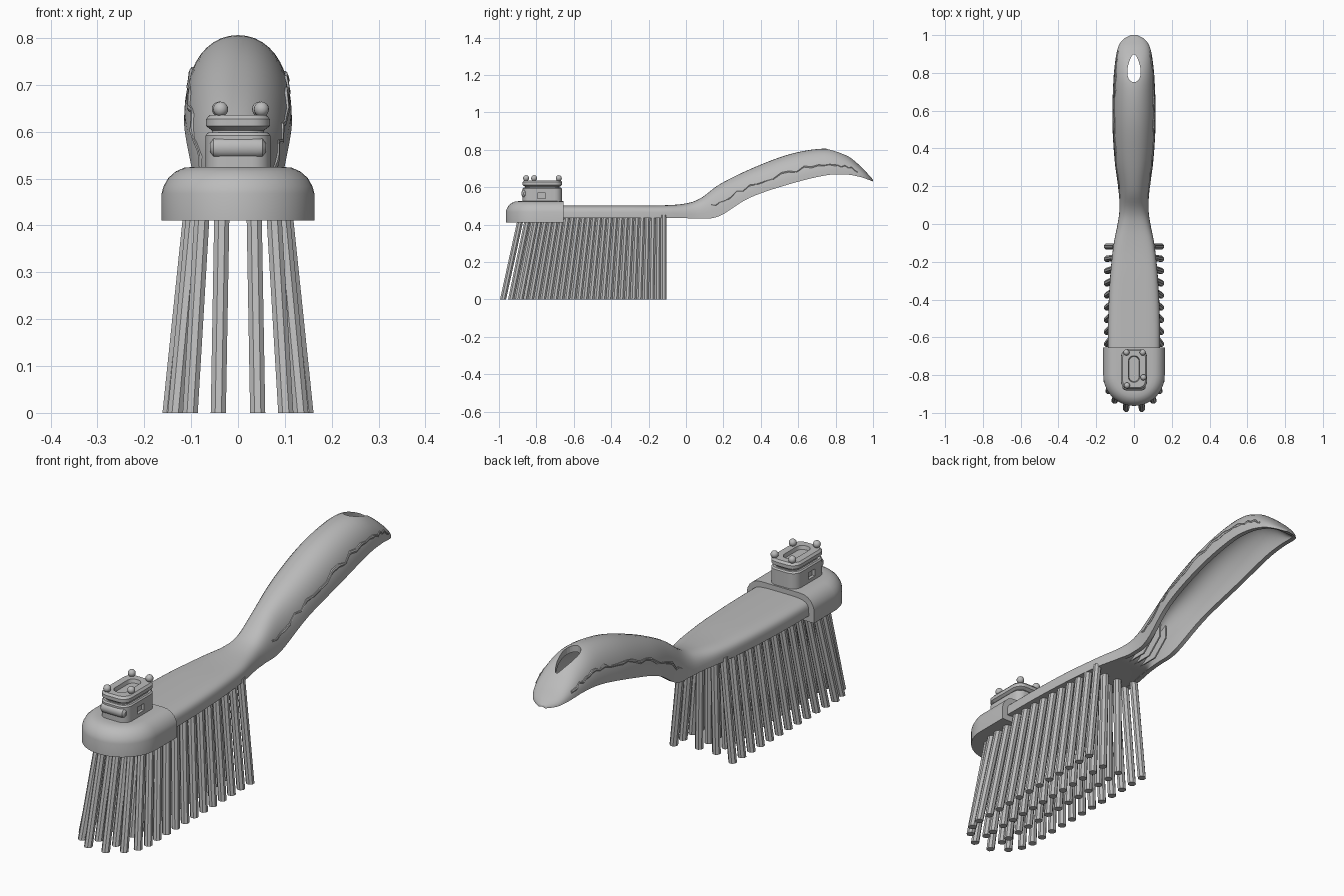
import bpy, bmesh, math, random
from mathutils import Vector

random.seed(4)
cube = bpy.data.objects.get("Cube")
if cube:
    bpy.data.objects.remove(cube, do_unlink=True)

grey = bpy.data.materials.new("plain grey")
grey.use_nodes = True
grey.diffuse_color = (0.5, 0.5, 0.5, 1)
grey.node_tree.nodes["Principled BSDF"].inputs["Base Color"].default_value = (0.5, 0.5, 0.5, 1)


def finish(name, bm, smooth=35):
    bmesh.ops.recalc_face_normals(bm, faces=bm.faces)
    mesh = bpy.data.meshes.new(name)
    bm.to_mesh(mesh)
    bm.free()
    mesh.materials.append(grey)
    ob = bpy.data.objects.new(name, mesh)
    bpy.context.collection.objects.link(ob)
    if smooth:
        bpy.ops.object.select_all(action='DESELECT')
        ob.select_set(True)
        bpy.context.view_layer.objects.active = ob
        bpy.ops.object.shade_smooth_by_angle(angle=math.radians(smooth))
    return ob


def skin(bm, rings):
    """Join equal closed rings of points and close both ends."""
    loops = [[bm.verts.new(p) for p in ring] for ring in rings]
    n = len(loops[0])
    for a, b in zip(loops, loops[1:]):
        for i in range(n):
            j = (i + 1) % n
            bm.faces.new((a[i], a[j], b[j], b[i]))
    bm.faces.new(loops[0])
    bm.faces.new(loops[-1])


def stack(name, rings, smooth=35):
    bm = bmesh.new()
    skin(bm, rings)
    return finish(name, bm, smooth)


def cut(target, cutter):
    cutter.hide_render = True
    cutter.hide_set(True)
    cutter.display_type = 'WIRE'
    mod = target.modifiers.new("cut", 'BOOLEAN')
    mod.object = cutter
    mod.solver = 'EXACT'


def catmull(a, b, c, d, t):
    return [0.5 * (2 * q + (r - p) * t + (2 * p - 5 * q + 4 * r - s) * t * t
                   + (3 * q - p - 3 * r + s) * t ** 3) for p, q, r, s in zip(a, b, c, d)]


# Body stations: y, half width, bottom z, top z, roundness power, hollowness
stations = [
    (-.70, .138, .436, .503, 4.5, 0), (-.50, .137, .436, .503, 4.5, 0),
    (-.30, .128, .436, .503, 4.5, 0), (-.12, .110, .436, .503, 4, 0),
    (0, .087, .434, .513, 3, 0), (.08, .077, .432, .542, 2.6, .7),
    (.18, .082, .446, .615, 2.4, 1), (.34, .103, .543, .695, 2.2, 1),
    (.55, .115, .615, .775, 2.1, 1), (.74, .110, .662, .806, 2.1, 1),
    (.85, .101, .668, .776, 2.2, 1), (.93, .086, .655, .715, 2.3, .8),
    (.975, .060, .640, .668, 2.3, .4), (1.0, .018, .630, .640, 2.3, 0)]
dense = []
for i in range(len(stations) - 1):
    ctrl = [stations[min(max(k, 0), len(stations) - 1)] for k in range(i - 1, i + 3)]
    dense += [catmull(*ctrl, s / 5) for s in range(5)]
dense.append(list(stations[-1]))


def arch(y, w, z, h, power, steps=20):
    pts = []
    for k in range(steps + 1):
        a = math.pi * k / steps
        c, s = math.cos(a), max(math.sin(a), 0)
        pts.append((math.copysign(abs(c) ** (2 / power), c) * w, y, z + h * s ** (2 / power)))
    return pts


def section(st):
    y, w, zb, zt, power, hollow = st
    h, wall = zt - zb, min(.02, w * .4)
    inner = max(.003, (h - .028) * max(hollow, 0))
    return arch(y, w, zb, h, power) + arch(y, w - wall, zb, inner, power)[::-1]


body = stack("body_and_handle", [section(s) for s in dense], 40)

# Hanging hole
hole = []
for k in range(28):
    a = math.tau * k / 28
    hole.append((.034 * math.cos(a) * (1 - .35 * math.sin(a)), .825 + .074 * math.sin(a)))
cut(body, stack("hanging_hole_cutter", [[(x, y, z) for x, y in hole] for z in (.55, .95)], 0))

# Rough seam along both sides of the handle
bm = bmesh.new()
for side in (-1, 1):
    rings = []
    for st in dense:
        y, w, zb, zt, power, hollow = st
        if not .12 < y < .92:
            continue
        f = .42 + random.uniform(-.07, .07)
        x = side * w * (1 - f ** power) ** (1 / power)
        r = random.uniform(.004, .009)
        rings.append([(x + r * .7 * math.cos(a), y, zb + f * (zt - zb) + r * math.sin(a))
                      for a in (math.tau * k / 6 for k in range(6))])
    skin(bm, rings)
finish("handle_side_seams", bm, 0)

# Stiffening ribs under the neck
bm = bmesh.new()
for x in (-.03, 0, .03):
    rib = [(0, .437), (.10, .437), (.17, .50), (.17, .56), (.08, .51), (0, .48)]
    skin(bm, [[(x + d, y, z) for y, z in rib] for d in (-.003, .003)])
finish("neck_ribs", bm, 0)


# Rounded head cap with a flat back
def cap_ring(inset, z):
    w = .163 - inset
    pts = [(w, -.655, z)]
    pts += [(w * math.cos(a), -.80 - w * math.sin(a), z)
            for a in (math.pi * k / 22 for k in range(23))]
    return pts + [(-w, -.655, z)]


stack("head_cap", [cap_ring(*p) for p in (
    (0, .41), (0, .468), (.004, .483), (.014, .501), (.030, .515), (.048, .523), (.07, .525))])


# Small tower on the cap
def pill(hw, hl, r, z, cy=-.768):
    pts = []
    for q, (sx, sy) in enumerate(((1, 1), (-1, 1), (-1, -1), (1, -1))):
        for k in range(7):
            a = math.pi / 2 * (q + k / 6)
            pts.append((sx * (hw - r) + r * math.cos(a), cy + sy * (hl - r) + r * math.sin(a), z))
    return pts


tower = stack("tower_base", [pill(.069, .105, .04, .51), pill(.069, .105, .04, .592),
                             pill(.064, .10, .038, .598)])
cut(tower, stack("side_window_cutter",
                 [[(x, y, z) for y, z in ((-.795, .540), (-.75, .540), (-.75, .570), (-.795, .570))]
                  for x in (.056, .2)], 0))
cut(tower, stack("other_window_cutter",
                 [[(x, y, z) for y, z in ((-.795, .540), (-.75, .540), (-.75, .570), (-.795, .570))]
                  for x in (-.2, -.056)], 0))
stack("tower_neck", [pill(.056, .092, .036, .59), pill(.056, .092, .036, .61)])
stack("tower_lid", [pill(.056, .094, .035, .603), pill(.068, .106, .04, .612),
                    pill(.068, .106, .04, .627), pill(.060, .098, .036, .636),
                    pill(.030, .070, .028, .636), pill(.026, .066, .025, .620)])

# Front lip
lip = []
for x, s in ((-.06, .4), (-.052, .9), (-.04, 1), (.04, 1), (.052, .9), (.06, .4)):
    lip.append([(x, -.862 - .019 * s * math.cos(a), .566 + .022 * s * math.sin(a))
                for a in (math.tau * k / 14 for k in range(14))])
stack("front_lip", lip)

# Knobs on the lid
bm = bmesh.new()
for x, y in ((-.04, -.68), (.046, -.68), (-.037, -.855), (.05, -.812)):
    geo = bmesh.ops.create_uvsphere(bm, u_segments=16, v_segments=10, radius=.016)
    bmesh.ops.translate(bm, verts=geo["verts"], vec=(x, y, .648))
finish("lid_knobs", bm, 60)

# Bristles fan outward from the body to the floor
feet = []
for k in range(12):
    y = -.12 - .0645 * k
    feet.append((.143 if k < 11 else .145, y, .098))
    feet.append((.042, y - .032, .034))
feet += [(.134, -.885, .092), (.102, -.935, .075), (.042, -.905, .034), (.042, -.978, .034)]
bm = bmesh.new()
for x, y, top_x in feet:
    top_y = -.12 + (y + .12) * .885
    for side in (-1, 1):
        rings = []
        for cx, cy, z in ((x, y, 0), (top_x, top_y, .452)):
            rings.append([(side * cx + .0175 * math.cos(a), cy + .0175 * math.sin(a), z)
                          for a in (math.tau * (k + .5) / 8 for k in range(8))])
        skin(bm, rings)
finish("bristles", bm, 0)
